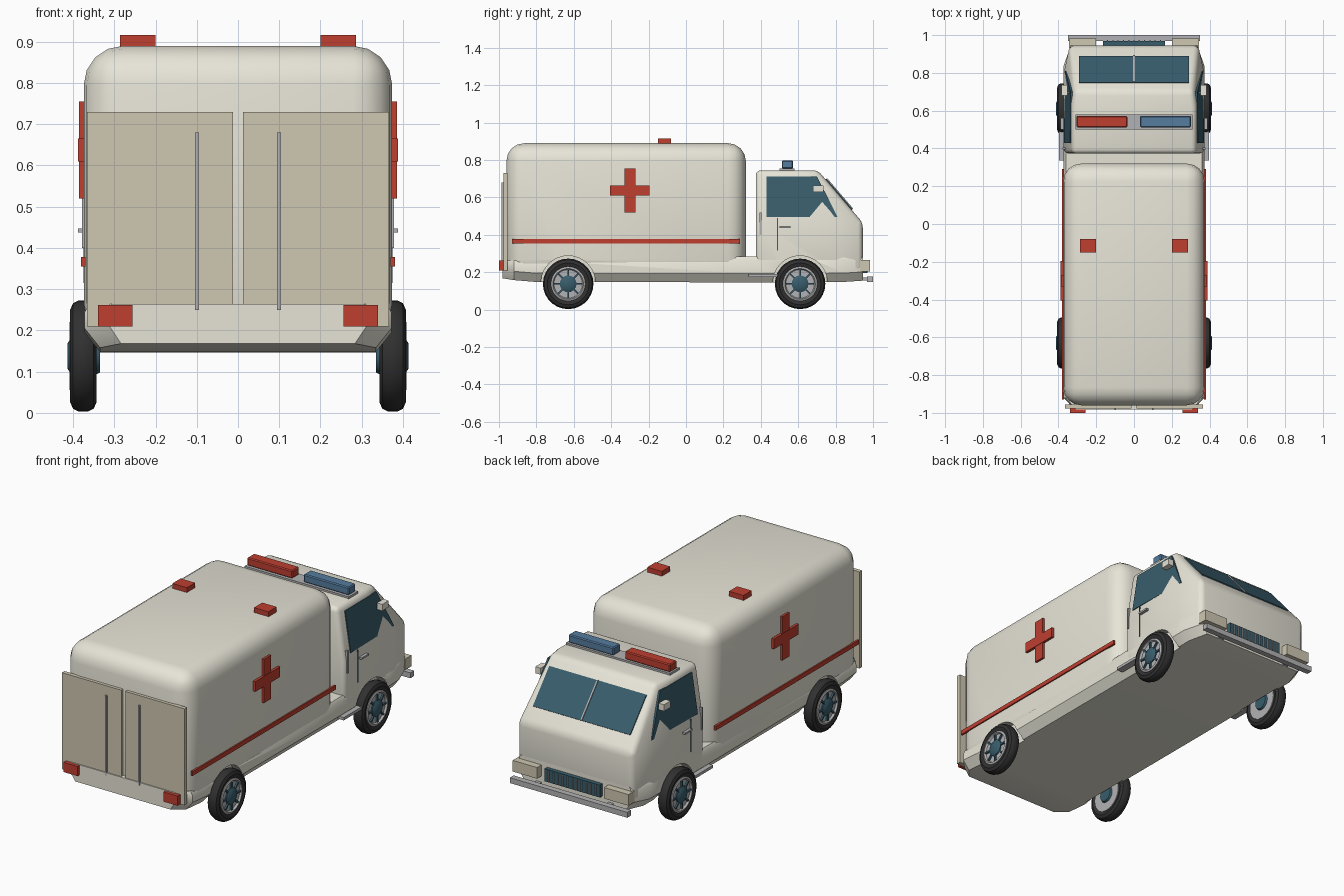
import bpy, bmesh, math
from mathutils import Vector, Matrix

if "Cube" in bpy.data.objects:
    bpy.data.objects.remove(bpy.data.objects["Cube"])

def mat(name, c):
    m = bpy.data.materials.new(name)
    m.diffuse_color = (*c, 1)
    m.use_nodes = True
    m.node_tree.nodes["Principled BSDF"].inputs["Base Color"].default_value = m.diffuse_color
    return m

CREAM = mat("cream", (.80, .78, .68))
TAN = mat("tan", (.62, .57, .44))
RED = mat("red", (.52, .05, .03))
BLUE = mat("blue", (.09, .20, .34))
GLASS = mat("glass", (.04, .11, .15))
RUBBER = mat("rubber", (.03, .03, .03))
METAL = mat("metal", (.45, .45, .46))

def finish(name, bm, m, angle=35):
    bmesh.ops.recalc_face_normals(bm, faces=bm.faces)
    me = bpy.data.meshes.new(name)
    bm.to_mesh(me)
    bm.free()
    ob = bpy.data.objects.new(name, me)
    bpy.context.collection.objects.link(ob)
    if m:
        me.materials.append(m)
    smooth(ob, angle)
    return ob

def smooth(ob, angle=35):
    bpy.ops.object.select_all(action='DESELECT')
    ob.select_set(True)
    bpy.context.view_layer.objects.active = ob
    bpy.ops.object.shade_smooth_by_angle(angle=math.radians(angle))

def box(name, x, y, z, m, bevel=0, seg=3):
    """Box from (min, max) ranges."""
    bm = bmesh.new()
    bmesh.ops.create_cube(bm, size=1)
    for v in bm.verts:
        v.co = [(r[0] + r[1]) / 2 + c * (r[1] - r[0]) for c, r in zip(v.co, (x, y, z))]
    if bevel:
        bmesh.ops.bevel(bm, geom=bm.edges[:], offset=bevel, segments=seg, profile=.5, affect='EDGES')
    return finish(name, bm, m)

def pair(name, x, y, z, m):
    """Box and its mirror image across x = 0."""
    for s, side in ((1, "right"), (-1, "left")):
        box(f"{name}_{side}", sorted((s * x[0], s * x[1])), y, z, m)

def slab(name, pts, off, m):
    """Flat polygon given thickness along a vector."""
    bm = bmesh.new()
    f = bm.faces.new([bm.verts.new(p) for p in pts])
    r = bmesh.ops.extrude_face_region(bm, geom=[f])
    bmesh.ops.translate(bm, vec=Vector(off), verts=[v for v in r['geom'] if isinstance(v, bmesh.types.BMVert)])
    return finish(name, bm, m)

def loft(rings):
    """Closed rings bridged in order and capped."""
    bm = bmesh.new()
    vs = [[bm.verts.new(p) for p in r] for r in rings]
    n = len(vs[0])
    for a, b in zip(vs, vs[1:]):
        for i in range(n):
            bm.faces.new((a[i], a[(i + 1) % n], b[(i + 1) % n], b[i]))
    bm.faces.new(vs[0])
    bm.faces.new(vs[-1])
    bmesh.ops.recalc_face_normals(bm, faces=bm.faces)
    return bm

def lathe(name, profile, loc, s, m, steps=28):
    """Spin (radius, x) profile around the x axis."""
    bm = bmesh.new()
    vs = [bm.verts.new((x * s, 0, r)) for r, x in profile]
    es = [bm.edges.new(e) for e in zip(vs, vs[1:])]
    bmesh.ops.spin(bm, geom=vs + es, cent=(0, 0, 0), axis=(1, 0, 0), angle=2 * math.pi, steps=steps)
    bmesh.ops.remove_doubles(bm, verts=bm.verts, dist=1e-5)
    bmesh.ops.translate(bm, vec=Vector(loc), verts=bm.verts)
    return finish(name, bm, m)

# Rear compartment
body = box("rear_body", (-.374, .374), (-.96, .32), (.17, .89), CREAM, .095, 4)

# Chassis skirt, tapered at both ends
rings = []
for y, w, zb, zt in ((-.982, .315, .165, .264), (-.92, .372, .155, .264), (-.8, .372, .145, .264),
                     (.34, .372, .143, .285), (.84, .372, .145, .285), (.945, .335, .152, .285)):
    half = [(w * .9, zb + .003), (w, zb + .05), (w, zt - .02), (w * .97, zt)]
    rings.append([(x, y, z) for x, z in half] + [(-x, y, z) for x, z in reversed(half)])
chassis = finish("chassis", loft(rings), CREAM)

# Cab: stacked plan outlines with a raked windscreen face
rings = []
for z, wb, ym, wf, yf in ((.2, .372, .80, .34, .945), (.465, .372, .80, .34, .945), (.745, .328, .62, .315, .705)):
    half = [(wb, .373), (wb, ym), (wf, yf)]
    rings.append([(x, y, z) for x, y in half] + [(-x, y, z) for x, y in reversed(half)])
bm = loft(rings)
sharp = [e for e in bm.edges if e.calc_face_angle(0) > .45]
bmesh.ops.bevel(bm, geom=sharp, offset=.025, segments=3, profile=.5, affect='EDGES')
cab = finish("cab", bm, CREAM)

# Wheel wells cut out of the bodywork
WHEELS = [(s, y) for s in (1, -1) for y in (-.63, .61)]
for s, y in WHEELS:
    bm = bmesh.new()
    bmesh.ops.create_cone(bm, cap_ends=True, segments=32, radius1=.146, radius2=.146, depth=.2,
                          matrix=Matrix.Translation((s * .425, y, .142)) @ Matrix.Rotation(math.pi / 2, 4, 'Y'))
    cutter = finish("well_cutter", bm, None)
    cutter.hide_render = True
    for ob in (body, chassis, cab):
        md = ob.modifiers.new("well", 'BOOLEAN')
        md.object, md.solver = cutter, 'EXACT'
        bpy.context.view_layer.objects.active = ob
        bpy.ops.object.modifier_apply(modifier="well")
    bpy.data.objects.remove(cutter)
for ob in (body, chassis, cab):
    smooth(ob)

# Wheels: tyre, rim, hub and radial bolts
for i, (s, y) in enumerate(WHEELS):
    c = (0, y, .138)
    lathe(f"tyre_{i}", [(.09, .35), (.112, .343), (.128, .35), (.135, .365), (.135, .386),
                        (.128, .4), (.112, .407), (.09, .40)], c, s, RUBBER)
    lathe(f"rim_{i}", [(0, .345), (.092, .345), (.092, .404), (.082, .408), (.076, .398), (0, .398)], c, s, METAL)
    lathe(f"hub_{i}", [(0, .335), (.04, .335), (.045, .345), (.045, .404), (.03, .414), (0, .414)], c, s, GLASS, 16)
    for k in range(8):
        bm = bmesh.new()
        R = Matrix.Translation(c) @ Matrix.Rotation(k * math.pi / 4, 4, 'X')
        bmesh.ops.create_cube(bm, size=1, matrix=R @ Matrix.Translation((s * .4, 0, .058))
                              @ Matrix.Diagonal((.014, .009, .034, 1)))
        finish(f"spoke_{i}_{k}", bm, GLASS)

# Rear doors, grab rails and tail lamps
pair("rear_door", (.012, .366), (-.977, -.955), (.21, .73), TAN)
pair("rear_door_rail", (.095, .104), (-.986, -.976), (.25, .68), METAL)
pair("tail_lamp", (.256, .34), (-1, -.975), (.21, .262), RED)

# Side crosses, stripes and roof beacons
pair("cross_bar", (.37, .388), (-.405, -.195), (.61, .665), RED)
pair("cross_post", (.37, .386), (-.33, -.27), (.52, .755), RED)
pair("side_stripe", (.37, .381), (-.93, .29), (.355, .378), RED)
pair("roof_beacon", (.2, .286), (-.15, -.08), (.885, .916), RED)

# Light bar on the cab roof
box("light_bar_base", (-.31, .31), (.5, .58), (.735, .755), METAL)
box("light_bar_red", (-.305, -.035), (.512, .572), (.755, .798), RED, .005, 1)
box("light_bar_blue", (.032, .302), (.512, .572), (.755, .798), BLUE, .005, 1)

# Windscreen and divider
n = Vector((0, .76, .65))
top, low = Vector((0, .742, .693)), Vector((0, .882, .53))
for name, w, m, t in (("windscreen", .29, GLASS, .011), ("windscreen_divider", .004, METAL, .016)):
    x = Vector((w, 0, 0))
    slab(name, [top - x, top + x, low + x, low - x], n * t, m)

# Side glass, mirrors, door details and steps
for s, side in ((1, "right"), (-1, "left")):
    slab(f"side_window_{side}", [(s * .362, .43, .495), (s * .354, .81, .495), (s * .326, .70, .712),
                                 (s * .328, .43, .712)], (s * .01, 0, .001), GLASS)
pair("mirror_arm", (.33, .36), (.69, .70), (.64, .648), METAL)
pair("mirror", (.352, .384), (.68, .735), (.63, .665), CREAM)
pair("door_handle", (.368, .388), (.50, .56), (.437, .447), METAL)
pair("door_seam", (.36, .375), (.487, .491), (.315, .49), GLASS)
pair("cab_grab_rail", (.36, .378), (.394, .404), (.40, .52), METAL)
pair("side_step", (.35, .396), (.335, .52), (.175, .19), METAL)

# Front bumper, headlamps and grille
box("front_bumper", (-.35, .35), (.968, 1), (.148, .177), METAL)
pair("bumper_bracket", (.2, .23), (.92, .97), (.155, .172), METAL)
pair("headlamp", (.2, .345), (.93, .983), (.205, .265), TAN)
box("grille", (-.165, .165), (.93, .968), (.195, .262), GLASS)
for k in range(11):
    x = -.14 + k * .028
    box(f"grille_slat_{k}", (x - .003, x + .003), (.96, .974), (.2, .257), METAL)
